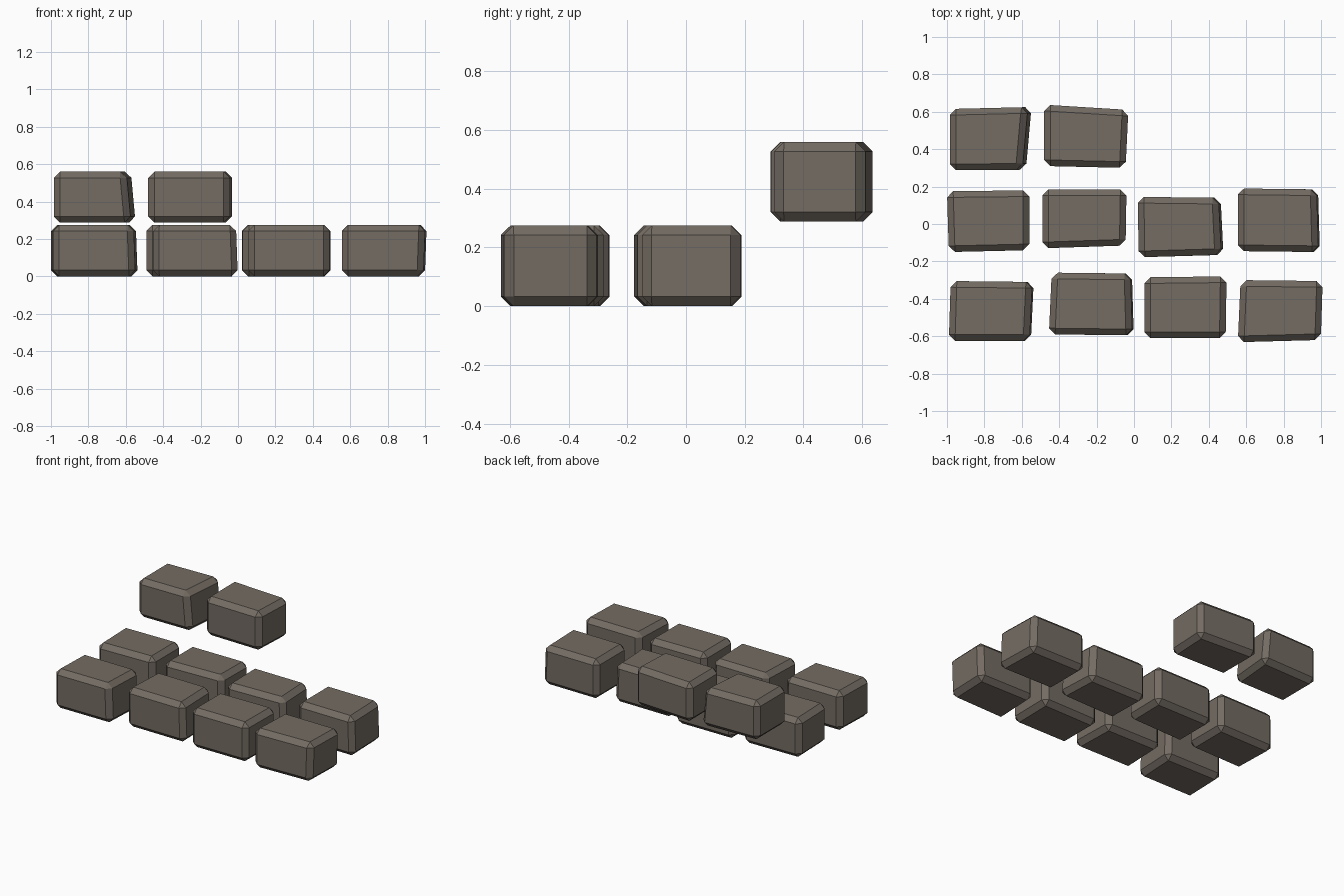
import bpy, bmesh

if "Cube" in bpy.data.objects:
    bpy.data.objects.remove(bpy.data.objects["Cube"])

stone = bpy.data.materials.new("warm grey stone")
stone.diffuse_color = (0.175, 0.15, 0.125, 1)
stone.use_nodes = True
stone.node_tree.nodes["Principled BSDF"].inputs["Base Color"].default_value = stone.diffuse_color


def block(name, plan, z0, z1, lean=0.0, bevel=0.033):
    """Chamfered block from a four-corner plan (back left, back right, front right,
    front left); lean pulls the right side inwards at the top."""
    bm = bmesh.new()
    low = [bm.verts.new((x, y, z0)) for x, y in plan]
    high = [bm.verts.new((x - (lean if i in (1, 2) else 0), y, z1))
            for i, (x, y) in enumerate(plan)]
    bm.faces.new(low)
    bm.faces.new(high[::-1])
    for i in range(4):
        j = (i + 1) % 4
        bm.faces.new((low[i], high[i], high[j], low[j]))
    bmesh.ops.recalc_face_normals(bm, faces=bm.faces)
    bmesh.ops.bevel(bm, geom=list(bm.edges), offset=bevel, segments=1,
                    affect='EDGES', profile=0.5)
    bmesh.ops.recalc_face_normals(bm, faces=bm.faces)
    me = bpy.data.meshes.new(name)
    bm.to_mesh(me)
    bm.free()
    me.materials.append(stone)
    ob = bpy.data.objects.new(name, me)
    bpy.context.collection.objects.link(ob)


# Rows of slightly irregular stones: name, bottom, top, [(plan corners, lean)]
rows = [
    ("front_stone", 0.0, 0.275, [
        ([(-.98, -.305), (-.535, -.31), (-.55, -.625), (-.99, -.625)], .01),
        ([(-.44, -.26), (-.01, -.265), (0, -.595), (-.455, -.59)], .01),
        ([(.055, -.285), (.495, -.28), (.49, -.61), (.055, -.61)], .0),
        ([(.57, -.30), (1.0, -.305), (.99, -.62), (.555, -.632)], -.01)]),
    ("middle_stone", 0.0, 0.275, [
        ([(-1.0, .175), (-.56, .18), (-.56, -.14), (-.99, -.15)], .0),
        ([(-.49, .185), (-.04, .185), (-.045, -.115), (-.49, -.13)], .0),
        ([(.02, .145), (.465, .14), (.48, -.165), (.025, -.178)], .015),
        ([(.555, .19), (.985, .185), (.995, -.15), (.555, -.145)], .01)]),
    ("raised_back_stone", 0.288, 0.56, [
        ([(-.985, .615), (-.545, .625), (-.575, .29), (-.985, .288)], .025),
        ([(-.48, .638), (-.03, .61), (-.045, .30), (-.48, .31)], .0)]),
]
for name, z0, z1, stones in rows:
    for n, (plan, lean) in enumerate(stones, 1):
        block(f"{name}_{n}", plan, z0, z1, lean)
